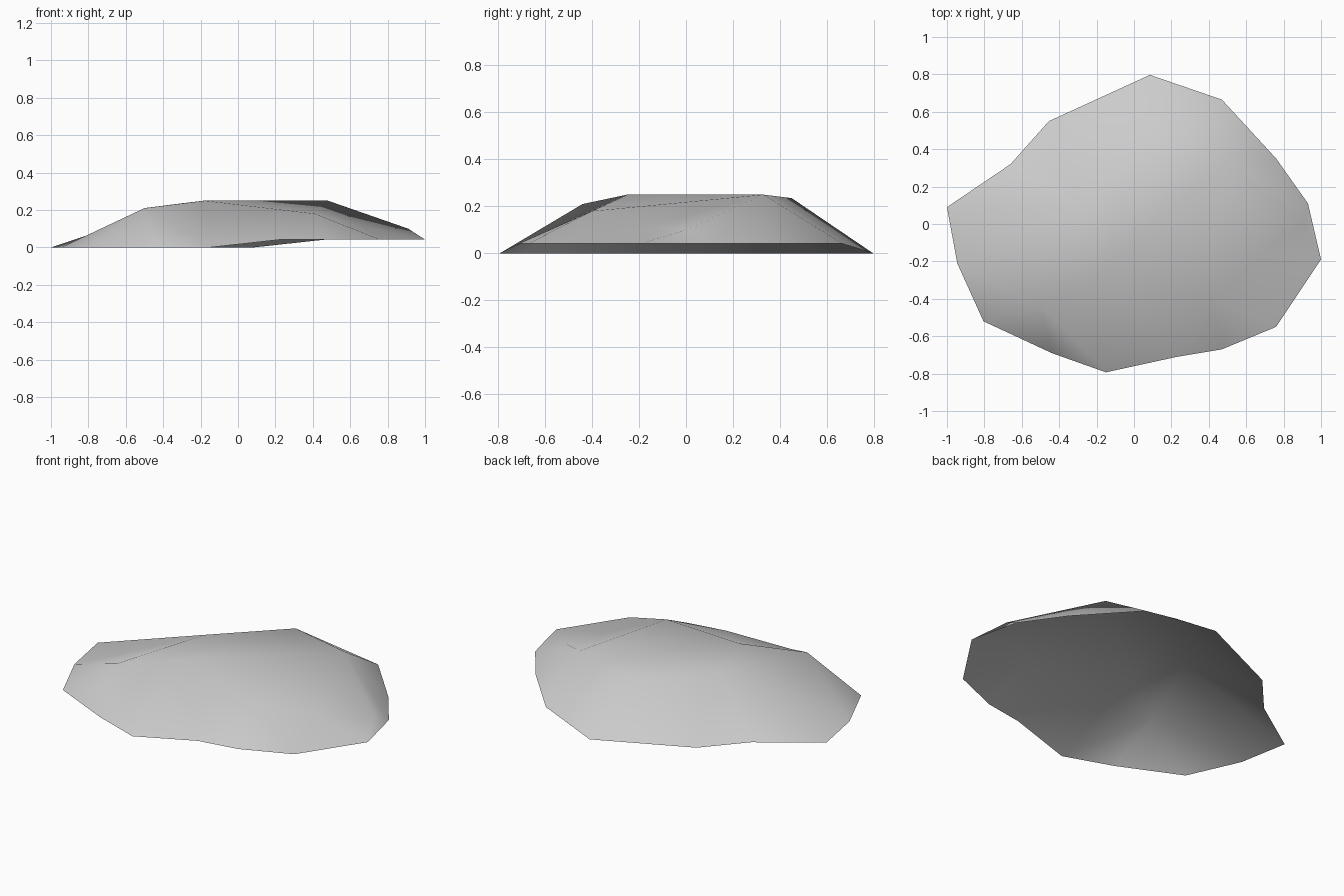
import bpy
from mathutils import Vector
from mathutils.geometry import delaunay_2d_cdt

cube = bpy.data.objects.get("Cube")
if cube:
    bpy.data.objects.remove(cube, do_unlink=True)

# Rim outline, counter-clockwise from the front; the +x half is lifted
LIFT = 0.042
rim = [(-.15, -.793, 0), (.23, -.71, LIFT), (.47, -.67, LIFT), (.76, -.55, LIFT),
       (1, -.19, LIFT), (.93, .11, LIFT), (.76, .35, LIFT), (.47, .665, LIFT),
       (.085, .797, 0), (-.455, .55, 0), (-.66, .32, 0), (-1, .09, 0),
       (-.945, -.21, 0), (-.805, -.52, 0), (-.44, -.69, 0)]

# Crown points, each with the rim corners its spokes run to
crown = {
    "left_shoulder": ((-.5, -.44, .21), (12, 13, 14, 0)),
    "front_peak": ((-.18, -.25, .25), (0, 1)),
    "middle": ((-.29, .09, .237), (9, 10, 11, 12)),
    "back_peak": ((.07, .45, .235), (7, 8, 9)),
    "right_peak": ((.48, .33, .25), (5, 6, 7)),
    "front_shoulder": ((.41, -.4, .18), (1, 2, 3)),
    "saddle": ((.66, -.18, .115), (3, 4)),
    "side_knob": ((.91, 0, .1), (4, 5)),
}
points = [Vector(p) for p in rim] + [Vector(p) for p, _ in crown.values()]
index = {name: len(rim) + i for i, name in enumerate(crown)}

# Ridges between crown points
ridges = [("left_shoulder", "front_peak"), ("left_shoulder", "middle"),
          ("front_peak", "middle"), ("front_peak", "front_shoulder"),
          ("front_shoulder", "saddle"), ("saddle", "side_knob"),
          ("front_shoulder", "right_peak"), ("saddle", "right_peak"),
          ("side_knob", "right_peak"), ("front_peak", "right_peak"),
          ("middle", "back_peak"), ("back_peak", "right_peak")]
edges = [(i, (i + 1) % len(rim)) for i in range(len(rim))]
edges += [(index[a], index[b]) for a, b in ridges]
edges += [(index[name], r) for name, (_, spokes) in crown.items() for r in spokes]

# Triangulate in plan, then lift each point to its height
flat, _, faces, source, _, _ = delaunay_2d_cdt(
    [p.xy for p in points], edges, [], 1, 1e-5)
verts = [(v.x, v.y, points[s[0]].z) for v, s in zip(flat, source)]

mesh = bpy.data.meshes.new("rock_shell")
mesh.from_pydata(verts, [], [tuple(f) for f in faces])
mesh.shade_smooth()
mesh.update()
rock = bpy.data.objects.new("rock_shell", mesh)
bpy.context.collection.objects.link(rock)

# Plain stone colour
stone = bpy.data.materials.new("stone_grey")
stone.use_nodes = True
colour = (.6, .6, .6, 1)
stone.diffuse_color = colour
stone.node_tree.nodes["Principled BSDF"].inputs["Base Color"].default_value = colour
mesh.materials.append(stone)
